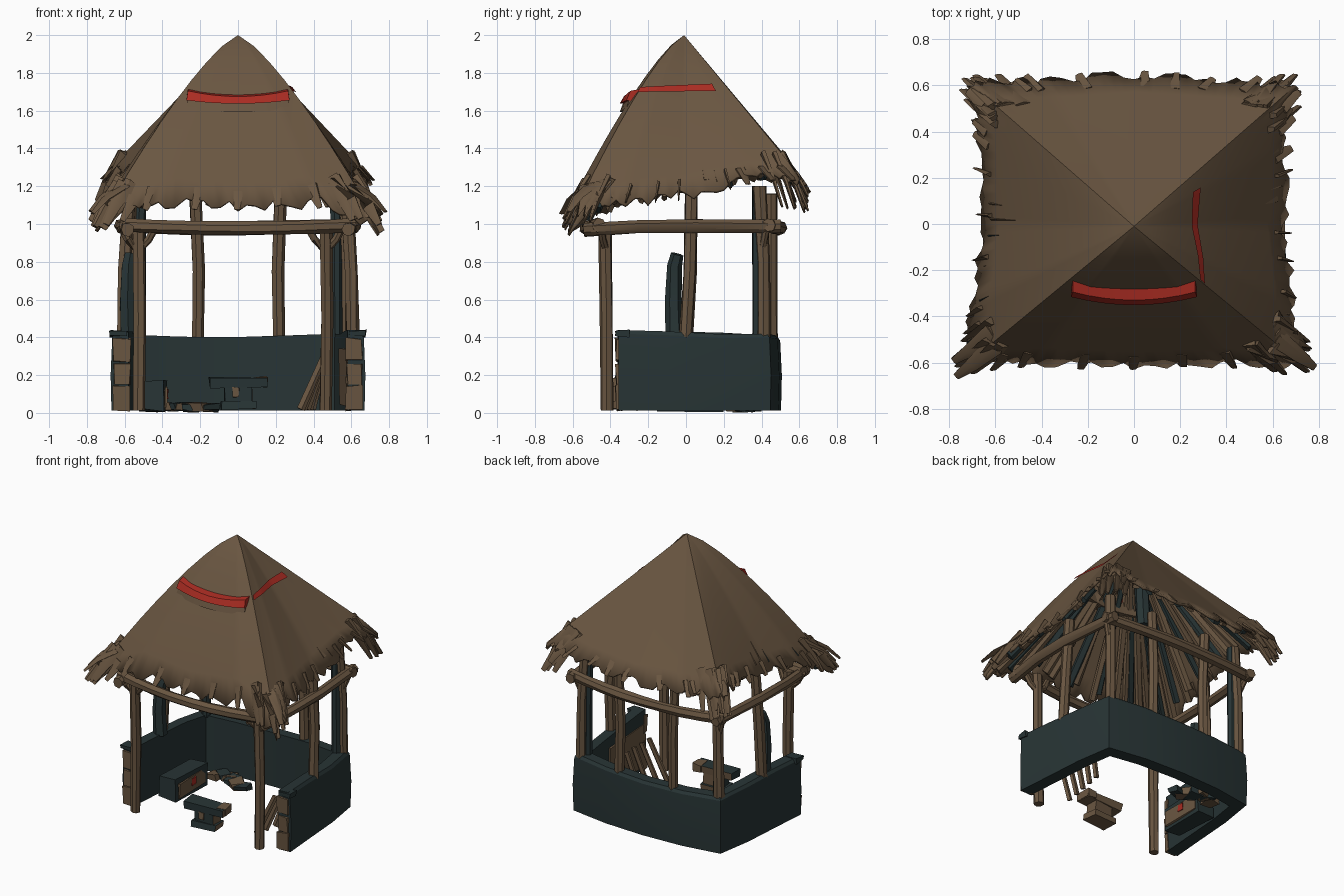
import bpy, bmesh, math, random
from mathutils import Vector

random.seed(7)
cube = bpy.data.objects.get("Cube")
if cube:
    bpy.data.objects.remove(cube)


def material(name, rgb):
    m = bpy.data.materials.new(name)
    m.use_nodes = True
    m.diffuse_color = (*rgb, 1)
    m.node_tree.nodes["Principled BSDF"].inputs["Base Color"].default_value = (*rgb, 1)
    return m


BROWN = material("thatch brown", (0.143, 0.093, 0.053))
DARK = material("dark slate", (0.021, 0.035, 0.036))
RED = material("faded red", (0.4, 0.025, 0.016))


def finish(bm, name, mats, angle=35, rule=None):
    """Make an object; rule picks the material slot from a face normal."""
    bmesh.ops.recalc_face_normals(bm, faces=bm.faces)
    bm.normal_update()
    if rule:
        for f in bm.faces:
            f.material_index = int(rule(f.normal))
    me = bpy.data.meshes.new(name)
    bm.to_mesh(me)
    bm.free()
    ob = bpy.data.objects.new(name, me)
    bpy.context.collection.objects.link(ob)
    for m in mats:
        me.materials.append(m)
    bpy.ops.object.select_all(action="DESELECT")
    ob.select_set(True)
    bpy.context.view_layer.objects.active = ob
    bpy.ops.object.shade_smooth_by_angle(angle=math.radians(angle))
    return ob


def loft(name, rings, mats, angle=35):
    """Skin a list of closed rings and cap both ends."""
    bm = bmesh.new()
    loops = [[bm.verts.new(p) for p in r] for r in rings]
    n = len(loops[0])
    for a, b in zip(loops, loops[1:]):
        for i in range(n):
            bm.faces.new((a[i], a[(i + 1) % n], b[(i + 1) % n], b[i]))
    bm.faces.new(loops[0])
    bm.faces.new(loops[-1])
    return finish(bm, name, mats, angle)


def pole(name, pts, r, mat=BROWN, sides=7, wobble=0.12, tip=1.0, flat=1.0):
    """Rough timber following a path; tip tapers the end, flat squashes it."""
    pts = [Vector(p) for p in pts]
    rings = []
    for i, p in enumerate(pts):
        d = (pts[min(i + 1, len(pts) - 1)] - pts[max(i - 1, 0)]).normalized()
        ref = Vector((0, 0, 1)) if abs(d.z) < 0.7 else Vector((0, 1, 0))
        u = d.cross(ref).normalized()
        w = u.cross(d)
        k = 1 + (tip - 1) * i / (len(pts) - 1)
        ring = []
        for j in range(sides):
            a = math.tau * (j + 0.5) / sides
            q = r * k * (1 + random.uniform(-wobble, wobble))
            ring.append(p + u * math.cos(a) * q + w * math.sin(a) * q * flat)
        rings.append(ring)
    return loft(name, rings, [mat])


def block(name, centre, size, mats, jitter=0.0, turn=0.0, rule=None):
    bm = bmesh.new()
    bmesh.ops.create_cube(bm, size=1)
    c, s = math.cos(turn), math.sin(turn)
    for v in bm.verts:
        p = Vector([v.co[i] * size[i] + random.uniform(-jitter, jitter) for i in range(3)])
        v.co = Vector(centre) + Vector((p.x * c - p.y * s, p.x * s + p.y * c, p.z))
    return finish(bm, name, mats, rule=rule)


# Roof surface: eave outline from the front right corner, counter-clockwise
EAVE = [(-.74, -.62, 1.0), (-.42, -.6, 1.13), (0, -.62, 1.09), (.42, -.6, 1.13),
        (.74, -.62, 1.0), (.69, -.35, 1.12), (.65, 0, 1.16), (.66, .35, 1.25),
        (.7, .6, 1.26), (.4, .62, 1.21), (0, .645, 1.19), (-.4, .62, 1.21),
        (-.71, .61, 1.26), (-.67, .35, 1.25), (-.66, 0, 1.18), (-.7, -.35, 1.12)]


def eave(s):
    i = int(s) % 16
    e = Vector(EAVE[i]).lerp(Vector(EAVE[(i + 1) % 16]), s - int(s))
    return e, 1.15 - .25 * e.y


def roof_point(s, v):
    e, bulge = eave(s)
    return Vector((e.x * v, e.y * v - 0.01 * (1 - v), 2 - (2 - e.z) * v ** bulge))


def at_height(s, z):
    e, bulge = eave(s)
    return roof_point(s, ((2 - z) / (2 - e.z)) ** (1 / bulge))


# Thatched roof with a ragged edge
bm = bmesh.new()
STEPS, ROWS = 144, 9
peak = bm.verts.new((0, -.01, 2))
prev = None
for r in range(1, ROWS + 1):
    ring = []
    for k in range(STEPS):
        s = k * 16 / STEPS
        v = r / ROWS
        if r == ROWS:
            v += random.uniform(-.03, .035)
        p = roof_point(s, v)
        if r == ROWS:
            near = max(0, 1 - abs((s + 2) % 4 - 2) / .5)
            p.z -= random.uniform(0, .04) * near
        ring.append(bm.verts.new(p))
    for k in range(STEPS):
        n = (k + 1) % STEPS
        if prev:
            bm.faces.new((prev[k], ring[k], ring[n], prev[n]))
        else:
            bm.faces.new((peak, ring[k], ring[n]))
    prev = ring
roof = finish(bm, "thatched_roof", [BROWN], 50)
shell = roof.modifiers.new("thickness", "SOLIDIFY")
shell.thickness = 0.018

# Drooping thatch clumps at the corners and short tufts along the eaves
for c in (0, 4, 8, 12):
    low = .98 if c < 8 else 1.06
    for k in range(9):
        s = (c + random.uniform(-.5, .5)) % 16
        a, b = roof_point(s, .84), roof_point(s, random.uniform(1.02, 1.07))
        b.z = low + random.uniform(0, .09)
        a.z -= .01
        pole("corner_clump", [a, a.lerp(b, .6) + Vector((0, 0, .02)), b], .05, sides=5, tip=.35,
             flat=.35)
for k in range(32):
    s = k / 2 + random.uniform(-.2, .2)
    a, b = roof_point(s % 16, .92), roof_point(s % 16, random.uniform(1.01, 1.04))
    a.z -= .014
    pole("eave_tuft", [a, b], .04, sides=5, tip=.4, flat=.25)

# Rough sticks lining the underside of the roof
for k in range(64):
    s = k / 4 + random.uniform(-.1, .1)
    a, b = roof_point(s % 16, random.uniform(.12, .3)), roof_point(s % 16, random.uniform(.9, .97))
    m = (a + b) / 2
    for p in (a, m, b):
        p.z -= .05
    pole("roof_stick", [a, m, b], .028, DARK if k % 3 == 0 else BROWN, 5, .25, 1.1, .6)

# Overhanging upper thatch and its red cloth band
xs = [i / 4 for i in range(-4, 5)]


def front_band(name, top, bottom, out, mat):
    rings = []
    for t in xs:
        sag = .03 * (1 - t * t)
        y = -.28 - .035 * (1 - t * t)
        zt, zb = top - sag, bottom - sag * .6
        w = .265 * t
        rings.append([(w, y + .07, zt + .015), (w, y - out * .4, zt), (w * 1.03, y - out, zb),
                      (w, y + .06, zb)])
    loft(name, rings, [mat], 30)


front_band("upper_thatch_lip", 1.68, 1.61, .036, BROWN)
front_band("front_red_band", 1.705, 1.655, .036, RED)

bm = bmesh.new()
rows = []
for k in range(25):
    t = k / 24
    half = .013 + .006 * t
    rows.append([bm.verts.new(at_height(4 + 3.15 * t, 1.705 + .012 * t + d) + Vector((.007, 0, .007)))
                 for d in (half, -half)])
for a, b in zip(rows, rows[1:]):
    bm.faces.new((a[0], a[1], b[1], b[0]))
finish(bm, "side_red_band", [RED])

# Low wall on three sides, bowed at the back
PATH = [(-.625, -.36), (-.605, -.1), (-.585, .18), (-.55, .405), (-.3, .445), (0, .458),
        (.3, .445), (.55, .405), (.585, .18), (.605, -.1), (.625, -.36)]
rings = []
for i, p in enumerate(PATH):
    a = Vector(PATH[max(i - 1, 0)])
    b = Vector(PATH[min(i + 1, len(PATH) - 1)])
    d = (b - a).normalized()
    n = Vector((-d.y, d.x)) * .045 * (1.25 if i in (3, 7) else 1)
    o, q = Vector(p) + n, Vector(p) - n
    h = .4 + .035 * abs(i - 5) / 5 + random.uniform(-.006, .006)
    rings.append([(*o, .012), (*(o + n * .1), .2), (*(o - n * .1), h - .02), (*(o - n * .4), h),
                  (*q, h), (*q, .012)])
loft("low_wall", rings, [DARK], 30)
block("wall_inner_stone", (.563, -.12, .19), (.02, .46, .3), [BROWN], .008, .075)

for side in (-1, 1):
    # Bare stones on the wall ends
    block("wall_end_cap", (side * .632, -.335, .42), (.09, .07, .03), [DARK], .006)
    for z, h in ((.08, .13), (.21, .11), (.335, .12)):
        block("wall_end_stone", (side * .617, -.355, z), (.085, .03, h), [BROWN], .008)
    # Front posts with forked braces
    x = -.525 if side < 0 else .465
    pole("front_post", [(x, -.42, .012), (x + .005, -.42, .5), (x, -.43, .99)], .034)
    for dx in (-.1, .09):
        pole("front_brace", [(x, -.42, .86), (x + dx * .6, -.44, .92), (x + dx, -.45, .99)], .02)
    # Side and back posts
    pole("wall_post", [(side * .605, -.0, .4), (side * .6, .02, .75), (side * .575, .03, 1.16)], .036)
    pole("corner_post", [(side * .55, .41, .4), (side * .545, .41, .8), (side * .53, .39, 1.2)], .036)
    pole("corner_post_core", [(side * .52, .38, .4), (side * .515, .38, 1.2)], .03, DARK)
    pole("corner_brace", [(side * .545, .4, .84), (side * .6, .43, 1.0)], .02)
    pole("back_post", [(side * .215, .45, .39), (side * .21, .45, .75), (side * .225, .45, 1.16)], .034)
    # Side ring beam
    pole("side_beam", [(side * .585, -.54, .97), (side * .615, -.25, .985), (side * .62, .05, .99),
                       (side * .58, .5, .985)], .036)

# Front and back ring beams
for name, y, bow in (("front_beam", -.46, -.07), ("back_beam", .44, .06)):
    pole(name, [(t * .62, y + bow * (1 - t * t), .995 - .018 * (1 - t * t)) for t in xs], .037)
pole("centre_hanger", [(0, .1, 1.3), (0, .08, 1.6), (0, 0, 1.9)], .05, DARK)


# Anvil, worn brown at the back, left end and underside
def worn(n):
    return n.y > .5 or n.x > .6 or n.z < -.6


for name, z, size in (("anvil_top", .162, (.3, .11, .055)), ("anvil_waist", .1, (.15, .09, .09)),
                      ("anvil_foot", .04, (.18, .11, .045))):
    block(name, (0, -.35, z), size, [DARK, BROWN], .006, .05, worn)
block("anvil_horn", (.12, -.33, .165), (.06, .09, .055), [BROWN], .006, .1)
block("anvil_worn_spot", (-.01, -.4, .11), (.035, .012, .05), [BROWN], .004)

# Trough with embers, and a low stone heap by the back wall
block("trough", (-.45, .02, .09), (.13, .34, .15), [DARK], .012)
block("trough_side", (-.382, .02, .085), (.012, .3, .11), [BROWN], .006)
block("trough_ember", (-.374, .03, .1), (.008, .045, .05), [RED], .004)
for k in range(6):
    block("heap_stone", (-.4 + .05 * k, .3 + .04 * math.sin(k), .03), (.08, .1, .04),
          [DARK if k % 2 else BROWN], .01, k)

# Upright board on the right wall, tools leaning on the left wall
pole("upright_board", [(-.58, -.06, .42), (-.585, -.065, .6), (-.58, -.06, .78), (-.57, -.045, .84)],
     .048, DARK, 6, .08, .7)
for k in range(5):
    y = -.26 + .085 * k
    pole("leaning_tool", [(.33 + .015 * k, y, .02), (.46, y + .03, .31)], .022, sides=5, flat=.6)
